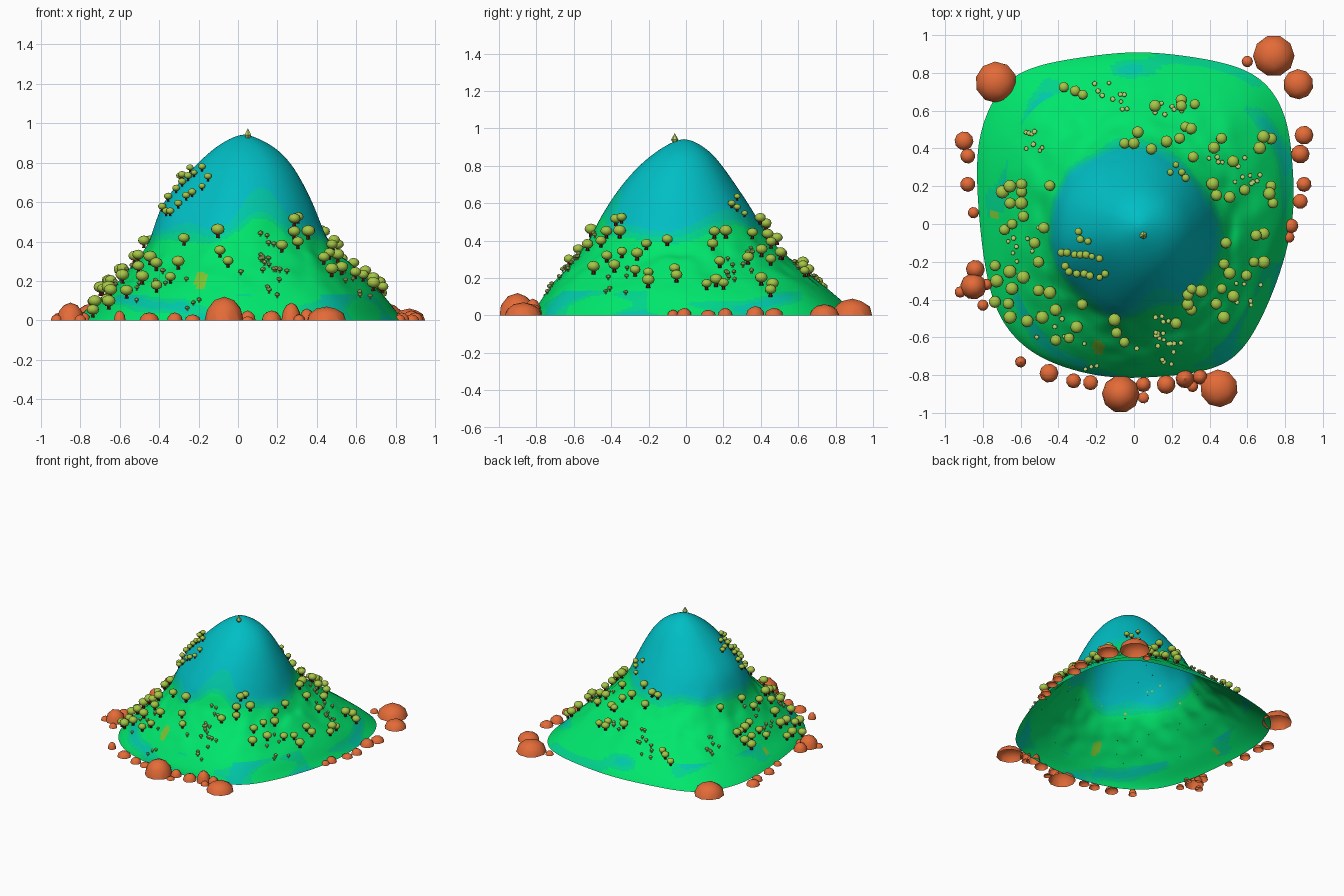
import bpy
import bmesh
import random
from math import cos, sin, tau, atan2, hypot, exp
from mathutils import Matrix, Vector, noise
from mathutils.bvhtree import BVHTree

random.seed(4)
cube = bpy.data.objects.get("Cube")
if cube:
    bpy.data.objects.remove(cube)


def material(name, *rgb):
    """Flat material from 8-bit display colour, stored as linear."""
    linear = [((c / 255 + 0.055) / 1.055) ** 2.4 if c else 0 for c in rgb] + [1]
    mat = bpy.data.materials.new(name)
    mat.use_nodes = True
    mat.diffuse_color = linear
    mat.node_tree.nodes["Principled BSDF"].inputs["Base Color"].default_value = linear
    return mat


teal = material("summit teal", 0, 190, 196)
blue_green = material("blue green", 0, 200, 168)
sea_green = material("sea green", 0, 212, 138)
green = material("grass green", 0, 230, 108)
ochre = material("dry grass", 122, 195, 50)
leaf = material("leaf olive", 166, 198, 70)
pale_leaf = material("pale leaf", 190, 216, 112)
twig = material("pale twig", 165, 160, 92)
bark = material("dark bark", 92, 28, 24)
rust = material("rust rock", 228, 107, 56)


def add_object(name, bm, *mats):
    mesh = bpy.data.meshes.new(name)
    bm.to_mesh(mesh)
    bm.free()
    for mat in mats:
        mesh.materials.append(mat)
    obj = bpy.data.objects.new(name, mesh)
    bpy.context.collection.objects.link(obj)
    return obj


def smooth(obj, angle):
    bpy.ops.object.select_all(action="DESELECT")
    obj.select_set(True)
    bpy.context.view_layer.objects.active = obj
    bpy.ops.object.shade_smooth_by_angle(angle=angle)


# Hill: foot outline in hundredths, counter-clockwise from +x
outline = [(85, 12), (84, 32), (82, 52), (75, 70), (60, 83), (30, 89), (0, 92),
           (-30, 88), (-53, 84), (-70, 75), (-80, 55), (-84, 35), (-82, 0), (-78, -30),
           (-71, -52), (-55, -69), (-32, -78), (-10, -82), (15, -81), (40, -78),
           (56, -70), (68, -50), (78, -25), (83, -5)]
foot = [(x / 85, (y - 5) / 87) for x, y in outline]
# Hill levels: height, x range, y range
levels = [(0, -85, 85, -82, 92), (4, -81, 81, -81, 89), (10, -73, 77, -77, 82),
          (18, -65, 69, -71, 72), (28, -54, 57, -62, 59), (40, -46, 46, -52, 46),
          (50, -43, 42, -48, 40), (60, -39, 38, -42, 34), (70, -31, 33, -35, 27),
          (80, -21, 27, -26, 20), (88, -12, 19, -16, 13), (93, -3, 9, -7, 5)]

bm = bmesh.new()
rings = []
for z, x0, x1, y0, y1 in levels:
    roundness = min(1, z / 45)
    ring = []
    for px, py in foot:
        a = atan2(py, px)
        ux = px + (cos(a) - px) * roundness
        uy = py + (sin(a) - py) * roundness
        ring.append(bm.verts.new(((x0 + x1 + (x1 - x0) * ux) / 200,
                                  (y0 + y1 + (y1 - y0) * uy) / 200, z / 100)))
    rings.append(ring)
for low, high in zip(rings, rings[1:]):
    for i in range(len(low)):
        j = (i + 1) % len(low)
        bm.faces.new((low[i], low[j], high[j], high[i]))
peak = bm.verts.new((0.03, -0.01, 0.945))
for i, v in enumerate(rings[-1]):
    bm.faces.new((v, rings[-1][(i + 1) % len(foot)], peak))
hill = add_object("hill", bm, teal, blue_green, sea_green, green, ochre)
hill.modifiers.new("rounding", "SUBSURF").levels = 3
graph = bpy.context.evaluated_depsgraph_get()
rounded = bpy.data.meshes.new_from_object(hill.evaluated_get(graph))
hill.modifiers.clear()
hill.data = rounded

# Ripples on the wooded slopes and a hollow beside the upper rows of trees
for v in rounded.vertices:
    strength = max(0, 1 - abs(v.co.z - 0.33) / 0.25)
    hollow = exp(-((v.co.x + 0.25) ** 2 + (v.co.y + 0.34) ** 2) / 0.03)
    v.co.z += strength * 0.022 * noise.noise(v.co * 9) - 0.055 * hollow


# Hill colours by height, direction and soft noise
def hill_colour(c):
    wobble = noise.noise(c * 4)
    if hypot(c.x + 0.19, (c.y + 0.65) * 0.8) < 0.032 + 0.02 * wobble:
        return 4
    if hypot(c.x + 0.74, c.y - 0.04) < 0.025:
        return 4
    front = exp(-((c.x - 0.12) / 0.13) ** 2) if c.y < 0 else 0
    back = exp(-((c.x - 0.3) ** 2 + (c.y - 0.3) ** 2) / 0.03)
    rise = c.z - 0.44 - 0.05 * wobble - 0.09 * front - 0.07 * back
    if rise > 0.03 + 0.08 * front + 0.05 * back:
        return 0
    if rise > 0:
        return 1
    if rise > -0.03:
        return 2
    streak = noise.noise(Vector((c.x * 3, c.y * 3, c.z * 9)))
    if c.x > 0.42 and c.y < -0.2:
        streak += 0.3
    if c.x < -0.25 and c.y < -0.35:
        streak += 0.2
    if c.z < 0.13 and streak > 0.22:
        return 1 if streak > 0.42 else 2
    return 3


for face in rounded.polygons:
    face.material_index = hill_colour(face.center)
    face.use_smooth = True

ground = BVHTree.FromPolygons([v.co for v in rounded.vertices],
                              [p.vertices for p in rounded.polygons])


def add_tree(bm, x, y, r, detail):
    """Round crown on a short trunk, nudged out from the slope."""
    spot, normal = ground.ray_cast(Vector((x, y, 2)), Vector((0, 0, -1)))[:2]
    if spot is None:
        return
    spot = spot + normal * r * 0.3
    spin = Matrix.Rotation(random.uniform(0, tau), 4, "Z")
    bmesh.ops.create_icosphere(
        bm, subdivisions=detail, radius=r,
        matrix=Matrix.Translation(spot + Vector((0, 0, r * 1.15))) @ spin
        @ Matrix.Diagonal((1, 1, 0.82, 1)))
    before = len(bm.faces)
    bmesh.ops.create_cone(bm, segments=6, radius1=r * 0.34, radius2=r * 0.24, depth=r * 0.8,
                          matrix=Matrix.Translation(spot + Vector((0, 0, r * 0.25))))
    bm.faces.ensure_lookup_table()
    for face in bm.faces[before:]:
        face.material_index = 1


def plant(name, spots, size, detail, crown, trunk):
    bm = bmesh.new()
    for x, y in spots:
        add_tree(bm, x / 100, y / 100, size * random.uniform(0.88, 1.12), detail)
    smooth(add_object(name, bm, crown, trunk), 0.75)


# Large trees on each slope
plant("back_trees", [(-37, 72), (-31, 70), (-27, 68), (11, 62), (25, 65), (25, 62),
                     (32, 63), (27, 51), (30, 50), (2, 48), (-5, 42), (0, 42), (17, 43),
                     (9, 39), (24, 45), (31, 35), (42, 40), (46, 45)], 0.029, 2, leaf, bark)
plant("left_side_trees", [(66, 40), (68, 46), (72, 45), (52, 33), (72, 20), (71, 16),
                          (73, 11), (58, 18), (50, 14), (41, 21), (43, 15), (68, -5),
                          (64, -6), (48, -10), (68, -20), (63, -20), (50, -26), (59, -27),
                          (47, -21), (46, -34), (47, -49), (52, -38)], 0.031, 2, leaf, bark)
plant("front_trees", [(30, -34), (35, -35), (28, -37), (28, -42), (30, -45), (22, -52),
                      (43, -42), (-41, -61), (-34, -60), (-30, -54), (-27, -42),
                      (-10, -50), (-9, -57), (-5, -62), (-41, -45)], 0.031, 2, leaf, bark)
plant("right_side_trees", [(-44, 20), (-59, 21), (-59, 17), (-65, 20), (-69, 17), (-58, 4),
                           (-64, 0), (-65, 11), (-59, 11), (-68, -3), (-47, -2), (-52, -10),
                           (-73, -22), (-72, -30), (-65, -25), (-58, -28), (-64, -34),
                           (-73, -41), (-66, -42), (-65, -49), (-50, -35), (-44, -36),
                           (-48, -49), (-56, -51), (-50, -20)], 0.032, 2, leaf, bark)
# Rows of young trees high on the slope
plant("upper_trees", [(-38, -15), (-35, -15), (-31, -16), (-28, -16), (-25, -16), (-22, -17),
                      (-18, -18), (-15, -26), (-18, -28), (-23, -27), (-26, -26), (-30, -26),
                      (-34, -25), (-36, -22), (-29, -4), (-28, -8), (-24, -9), (22, 31),
                      (25, 27), (27, 24), (19, 27)], 0.019, 2, leaf, bark)
# Scattered saplings: centre, spread, count
groves = [(-12, 68, 9, 10), (-53, 44, 6, 8), (16, -65, 9, 14), (60, 28, 8, 9),
          (10, -57, 9, 7), (18, 56, 9, 6), (-60, -10, 10, 8), (60, -38, 7, 6),
          (-45, -55, 9, 7), (-20, -70, 7, 4), (42, 30, 6, 4)]
plant("saplings", [(x + random.uniform(-s, s), y + random.uniform(-s, s))
                   for x, y, s, count in groves for _ in range(count)],
      0.014, 1, pale_leaf, twig)

# Pointed shrub on the summit
bm = bmesh.new()
for base, top, depth, z in ((0.02, 0, 0.035, 0.957), (0.01, 0.02, 0.015, 0.932)):
    bmesh.ops.create_cone(bm, cap_ends=True, segments=6, radius1=base, radius2=top,
                          depth=depth, matrix=Matrix.Translation((0.05, -0.06, z)))
add_object("summit_shrub", bm, pale_leaf)

# Domed rocks around the foot: x, y, radius, height
rocks = [(74, 89, 11, 9), (87, 74, 8, 6), (60, 86, 3, 3), (-73, 75, 11, 9), (-7, -90, 10, 12),
         (45, -87, 10, 7), (5, -85, 4, 5), (5, -92, 3, 2), (17, -85, 5, 5), (27, -82, 5, 9),
         (31, -86, 3, 3), (35, -81, 4, 6), (-23, -84, 4, 3), (-32, -83, 4, 4),
         (-45, -79, 5, 4), (-60, -73, 3, 5), (-90, 44, 5, 4), (-88, 36, 4, 4),
         (-88, 21, 4, 4), (-85, 6, 3, 3), (-84, -24, 5, 6), (-85, -33, 7, 9),
         (-92, -36, 3, 3), (-80, -43, 3, 3), (-78, -32, 3, 4), (90, 47, 5, 4),
         (88, 37, 5, 5), (90, 21, 4, 4), (88, 12, 4, 3), (83, -1, 4, 4), (82, -7, 3, 3)]
bm = bmesh.new()
for x, y, r, h in rocks:
    place = (Matrix.Translation((x / 100, y / 100, 0)) @ Matrix.Rotation(random.random(), 4, "Z")
             @ Matrix.Diagonal((r / 100, r / 100, h / 100, 1)))
    bmesh.ops.create_icosphere(bm, subdivisions=2, radius=1, matrix=place)
cut = bmesh.ops.bisect_plane(bm, geom=bm.verts[:] + bm.edges[:] + bm.faces[:],
                             plane_co=(0, 0, 0), plane_no=(0, 0, 1), clear_inner=True)
rim = [e for e in cut["geom_cut"] if isinstance(e, bmesh.types.BMEdge)]
bmesh.ops.holes_fill(bm, edges=rim)
smooth(add_object("foot_rocks", bm, rust), 0.6)
